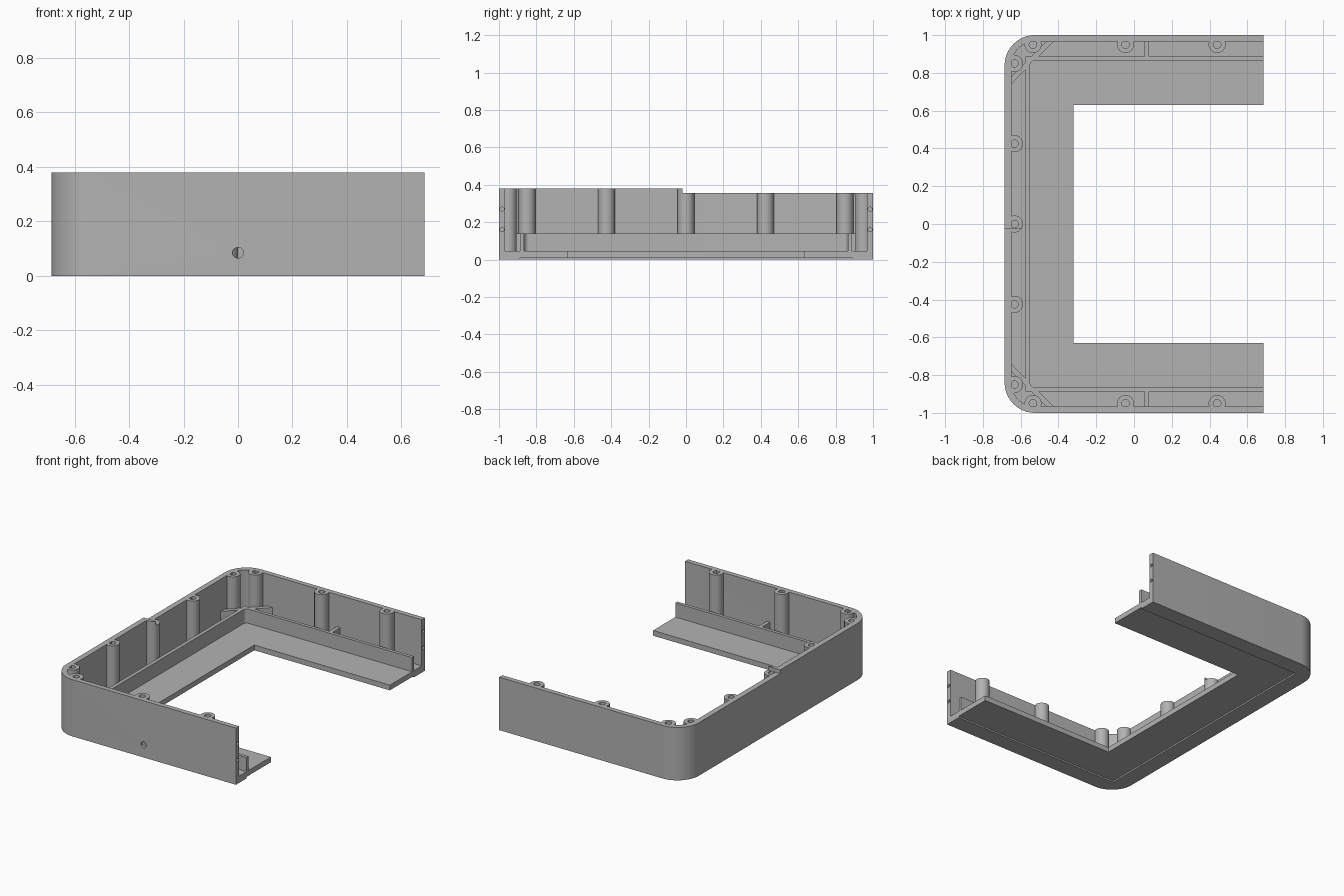
import bpy, bmesh
from math import sin, cos, pi
from mathutils import Vector

if "Cube" in bpy.data.objects:
    bpy.data.objects.remove(bpy.data.objects["Cube"])

grey = bpy.data.materials.new("plain grey")
grey.use_nodes = True
colour = (0.45, 0.45, 0.45, 1)
grey.diffuse_color = colour
grey.node_tree.nodes["Principled BSDF"].inputs["Base Color"].default_value = colour

END, FLOOR, RIB = 0.685, 0.045, 0.14
LOW, HIGH, STEP = 0.355, 0.38, -0.02


def finish(name, bm):
    bmesh.ops.recalc_face_normals(bm, faces=bm.faces)
    mesh = bpy.data.meshes.new(name)
    bm.to_mesh(mesh)
    bm.free()
    mesh.materials.append(grey)
    ob = bpy.data.objects.new(name, mesh)
    bpy.context.collection.objects.link(ob)
    bpy.ops.object.select_all(action='DESELECT')
    ob.select_set(True)
    bpy.context.view_layer.objects.active = ob
    bpy.ops.object.shade_smooth_by_angle(angle=0.6)
    return ob


def prism(name, outline, z0, z1):
    bm = bmesh.new()
    face = bm.faces.new([bm.verts.new((x, y, z0)) for x, y in outline])
    top = bmesh.ops.extrude_face_region(bm, geom=[face])["geom"]
    moved = [v for v in top if isinstance(v, bmesh.types.BMVert)]
    bmesh.ops.translate(bm, verts=moved, vec=(0, 0, z1 - z0))
    return finish(name, bm)


def corner(x, y, r, side):
    """Rounded corner at the closed end, listed from the arm to the back."""
    if r == 0:
        return [(x, side * y)]
    return [(x + r - r * sin(i * pi / 24), side * (y - r + r * cos(i * pi / 24)))
            for i in range(13)]


def channel(x, y, r):
    return ([(END, y)] + corner(x, y, r, 1)
            + corner(x, y, r, -1)[::-1] + [(END, -y)])


def c_shape(name, outer, inner, z0, z1):
    return prism(name, channel(*outer) + channel(*inner)[::-1], z0, z1)


def half_wall(name, side, top):
    def path(x, y, r):
        return [(END, side * y)] + corner(x, y, r, side) + [(x, STEP)]
    return prism(name, path(-END, 1, 0.16) + path(-0.648, 0.967, 0.125)[::-1], 0, top)


def drill(ob, start, end, radius):
    """Cut a round hole between two points."""
    a, b = Vector(start), Vector(end)
    bpy.ops.mesh.primitive_cylinder_add(vertices=32, radius=radius, depth=(b - a).length,
                                        location=(a + b) / 2)
    cutter = bpy.context.object
    cutter.rotation_euler = (b - a).to_track_quat('Z', 'Y').to_euler()
    cutter.data.materials.append(grey)
    cutter.hide_render = True
    mod = ob.modifiers.new("hole", 'BOOLEAN')
    mod.operation, mod.solver, mod.object = 'DIFFERENCE', 'EXACT', cutter
    bpy.context.view_layer.objects.active = ob
    # Keep the hole ahead of any shading modifier
    ob.modifiers.move(len(ob.modifiers) - 1, 0)
    bpy.ops.object.modifier_apply(modifier="hole")
    bpy.data.objects.remove(cutter)


def boss(name, x, y, top):
    """Screw post with a blind hole, turned from a profile."""
    bm = bmesh.new()
    profile = [(0.045, FLOOR - 0.01), (0.045, top), (0.02, top),
               (0.02, top - 0.2), (0, top - 0.2)]
    verts = [bm.verts.new((r, 0, z)) for r, z in profile]
    edges = [bm.edges.new(pair) for pair in zip(verts, verts[1:])]
    bmesh.ops.spin(bm, geom=verts + edges, cent=(0, 0, 0), axis=(0, 0, 1),
                   angle=2 * pi, steps=32)
    bmesh.ops.remove_doubles(bm, verts=bm.verts, dist=0.0001)
    bmesh.ops.translate(bm, verts=bm.verts, vec=(x, y, 0))
    return finish(name, bm)


# Outer walls, the front half standing slightly taller
front_wall = half_wall("front_wall", -1, HIGH)
back_wall = half_wall("back_wall", 1, LOW)

# Joining holes in the open ends, and one hole through the front
for wall, side in ((front_wall, -1), (back_wall, 1)):
    for z in (0.16, 0.27):
        drill(wall, (END - 0.1, side * 0.984, z), (END + 0.05, side * 0.984, z), 0.011)
drill(front_wall, (0, -1.05, 0.085), (0, -0.94, 0.085), 0.02)

# Gutter floor, inner flange raised off the ground, and upright rib
c_shape("gutter_floor", (-0.648, 0.967, 0.125), (-0.574, 0.887, 0), 0, FLOOR)
c_shape("inner_flange", (-0.574, 0.887, 0), (-0.32, 0.63, 0), 0.01, FLOOR)
c_shape("upright_rib", (-0.574, 0.887, 0), (-0.55, 0.865, 0.025), FLOOR, RIB)

# Screw posts and bracing webs, alike on both arms
for side, label, top in ((-1, "front", HIGH), (1, "back", LOW)):
    spots = [(-0.535, 0.95), (-0.045, 0.95), (0.44, 0.95), (-0.633, 0.85), (-0.633, 0.425)]
    for i, (x, y) in enumerate(spots):
        boss(f"{label}_screw_post_{i + 1}", x, side * y, top)
    webs = {
        "cross_web": [(0.055, 0.967), (0.08, 0.967), (0.08, 0.887), (0.055, 0.887)],
        "side_corner_web": [(-0.648, 0.742), (-0.648, 0.782), (-0.574, 0.856), (-0.574, 0.816)],
        "arm_corner_web": [(-0.423, 0.967), (-0.463, 0.967), (-0.543, 0.887), (-0.503, 0.887)],
    }
    for name, outline in webs.items():
        prism(f"{label}_{name}", [(x, side * y) for x, y in outline], FLOOR, RIB)

# Middle post, with its front sliver rising to the taller wall
boss("middle_screw_post", -0.633, 0, LOW)
arc = [-0.46 - 2.22 * i / 12 for i in range(13)]
prism("middle_post_step", [(-0.633 + 0.045 * cos(a), 0.045 * sin(a)) for a in arc], LOW, HIGH)
